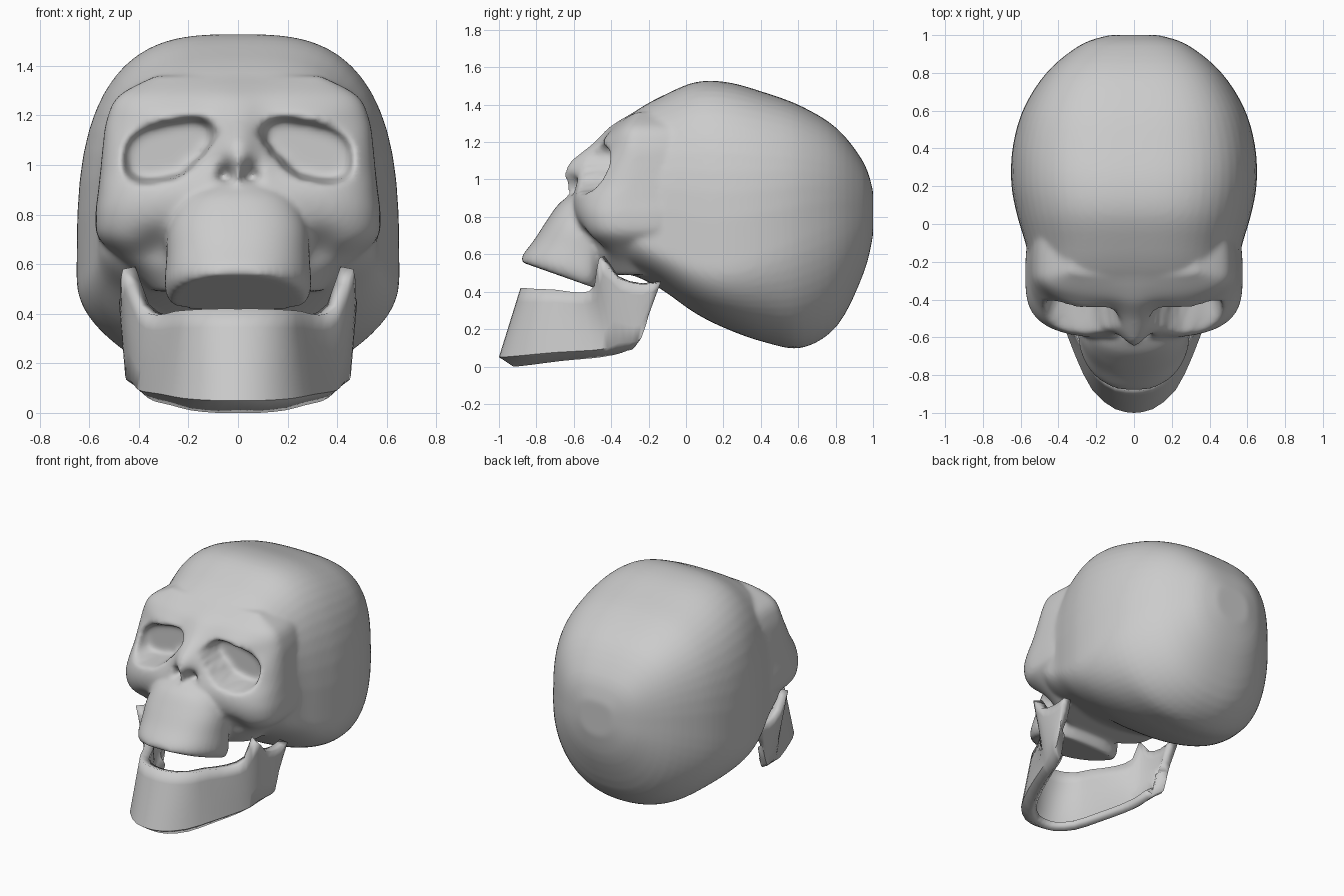
import bpy, bmesh, math

if "Cube" in bpy.data.objects:
    bpy.data.objects.remove(bpy.data.objects["Cube"])


def spline(table, per):
    """Resample rows of numbers smoothly (Catmull-Rom)."""
    out = []
    for i in range(len(table) - 1):
        p0, p1 = table[max(i - 1, 0)], table[i]
        p2, p3 = table[i + 1], table[min(i + 2, len(table) - 1)]
        for k in range(per):
            t = k / per
            out.append([b + 0.5 * t * (c - a + t * (2*a - 5*b + 4*c - d + t * (3*(b - c) + d - a)))
                        for a, b, c, d in zip(p0, p1, p2, p3)])
    return out + [list(table[-1])]


def outline(w, mid, first, second, n1, n2, count):
    """Closed rounded-box outline: half towards 'first', half towards 'second'."""
    pts = []
    for half, (end, n) in enumerate(((first, n1), (second, n2))):
        for i in range(count):
            s = math.sin(math.pi * (i / count - 0.5))
            h = max(0.0, 1 - abs(s) ** n) ** (1 / n)
            pts.append((w * s * (1 - 2 * half), mid + (end - mid) * h))
    return pts


def finish(name, bm, angle=50):
    mesh = bpy.data.meshes.new(name)
    bm.to_mesh(mesh)
    bm.free()
    obj = bpy.data.objects.new(name, mesh)
    bpy.context.collection.objects.link(obj)
    bpy.ops.object.select_all(action='DESELECT')
    obj.select_set(True)
    bpy.context.view_layer.objects.active = obj
    bpy.ops.object.shade_smooth_by_angle(angle=math.radians(angle))
    return obj


def loft(bm, rings):
    """Closed skin over the rings, added to bm."""
    rows = [[bm.verts.new(p) for p in ring] for ring in rings]
    n = len(rows[0])
    faces = [bm.faces.new((a[i], a[(i + 1) % n], b[(i + 1) % n], b[i]))
             for a, b in zip(rows, rows[1:]) for i in range(n)]
    faces += [bm.faces.new(rows[0]), bm.faces.new(rows[-1])]
    bmesh.ops.recalc_face_normals(bm, faces=faces)


def bump(v, centre, size):
    return math.exp(-((v - centre) / size) ** 2)


skull = bmesh.new()

# Braincase: upright sections from back to temples (y, half width, top, bottom, widest height)
case = [
    (1.0, .13, .94, .70, .82), (.95, .28, 1.09, .50, .80), (.81, .455, 1.27, .22, .75),
    (.62, .58, 1.39, .10, .68), (.42, .64, 1.465, .13, .60), (.22, .65, 1.52, .20, .54),
    (.05, .62, 1.52, .285, .55), (-.12, .57, 1.45, .405, .62), (-.24, .55, 1.385, .47, .68),
    (-.33, .51, 1.32, .50, .74)]
loft(skull, [[(x, y, z) for x, z in outline(w, mid, top, bottom, 3.1, 2.2, 32)]
             for y, w, top, bottom, mid in spline(case, 4)])

# Face: level sections with sunken eye sockets, nose bridge and nostrils
# (z, half width, front y, squareness)
face = [
    (.49, .34, -.46, 2.2), (.56, .41, -.49, 2.3), (.63, .49, -.525, 2.6), (.71, .565, -.565, 3.4),
    (.80, .575, -.595, 3.5), (.89, .565, -.605, 3.1), (.98, .555, -.575, 2.6),
    (1.08, .545, -.52, 2.4), (1.18, .53, -.44, 2.4), (1.28, .48, -.39, 2.5),
    (1.36, .33, -.275, 2.5)]


def sculpt(x, y, z):
    if y > -.27:
        return y
    ax = abs(x)
    # nose bridge and brow centre
    y -= .11 * bump(z, 1.08, .15) * bump(ax, 0, .09)
    # brow ridge
    y -= .03 * bump(z, 1.20, .05) * bump(ax, .27, .17)
    # eye socket, with its lower inner corner cut off
    u = (ax - .275) / .185
    v = (z - 1.06 + (ax - .275) * .2) / .115
    d = abs(u) ** 2.8 + abs(v) ** 2.8 + 3 * max(0, (.20 - ax + 1.0 - z) / .1)
    s = min(1, max(0, (1.2 - d) / .5))
    s = s * s * (3 - 2 * s)
    y += (max(y, -.365) - y) * s
    # nostril
    y += .12 * bump(z, .955, .05) * bump(ax, .05, .03)
    # hollow below the cheekbone
    y += .05 * bump(z, .67, .07) * bump(ax, .33, .08)
    return y


loft(skull, [[(x, sculpt(x, y, z), z) for x, y in outline(w, -.25, front, .42, n, 2.2, 72)]
             for z, w, front, n in spline(face, 6)])

# Upper jaw: slanted sections (front z, back z, front y, widest y, back y, half width)
muzzle = [
    (.56, .41, -.885, -.56, -.46, .27), (.60, .46, -.87, -.56, -.44, .295),
    (.68, .58, -.81, -.55, -.42, .29), (.78, .72, -.745, -.53, -.40, .28),
    (.87, .85, -.68, -.51, -.40, .23), (.93, .93, -.60, -.48, -.40, .14)]
loft(skull, [[(x, y, zf + (zb - zf) * (y - front) / (back - front))
              for x, y in outline(w, mid, front, back, 2.3, 2.6, 24)]
             for zf, zb, front, mid, back, w in spline(muzzle, 4)])

# Merge braincase, face and upper jaw into one bone
skull = finish("skull", skull)
remesh = skull.modifiers.new("merge", 'REMESH')
remesh.mode = 'VOXEL'
remesh.voxel_size = .015
remesh.use_smooth_shade = True
soft = skull.modifiers.new("soften", 'SMOOTH')
soft.factor = .5
soft.iterations = 7

# Lower jaw: strip from chin to hinge (bottom x, y, z, top x, y, z), mirrored and thickened
half = [
    (0, -1.0, 0, 0, -.885, .42), (.10, -.98, 0, .10, -.87, .42),
    (.22, -.88, .01, .20, -.80, .415), (.31, -.70, .03, .255, -.69, .41),
    (.385, -.50, .045, .33, -.56, .395), (.41, -.42, .055, .40, -.49, .43),
    (.43, -.36, .065, .465, -.465, .58), (.445, -.29, .085, .475, -.37, .475),
    (.455, -.24, .11, .48, -.24, .44), (.455, -.20, .25, .48, -.135, .45)]
right = spline(half, 2)
left = [[-r[0]] + r[1:3] + [-r[3]] + r[4:] for r in right[:0:-1]]
bm = bmesh.new()
grid = []
for bx, by, bz, tx, ty, tz in left + right:
    # rounded underside edge, then a straight wall up to the rim
    row = [bm.verts.new((bx * .86, by + (-.45 - by) * .14, bz))]
    for f in (.12, .35, .6, .82, 1):
        g = (f - .12) / .88
        row.append(bm.verts.new((bx + (tx - bx) * g, by + (ty - by) * g, bz + (tz - bz) * f)))
    grid.append(row)
for a, b in zip(grid, grid[1:]):
    for j in range(len(a) - 1):
        bm.faces.new((a[j], b[j], b[j + 1], a[j + 1]))
jaw = finish("lower_jaw", bm)
solid = jaw.modifiers.new("thickness", 'SOLIDIFY')
solid.thickness = .06
solid.offset = -1
